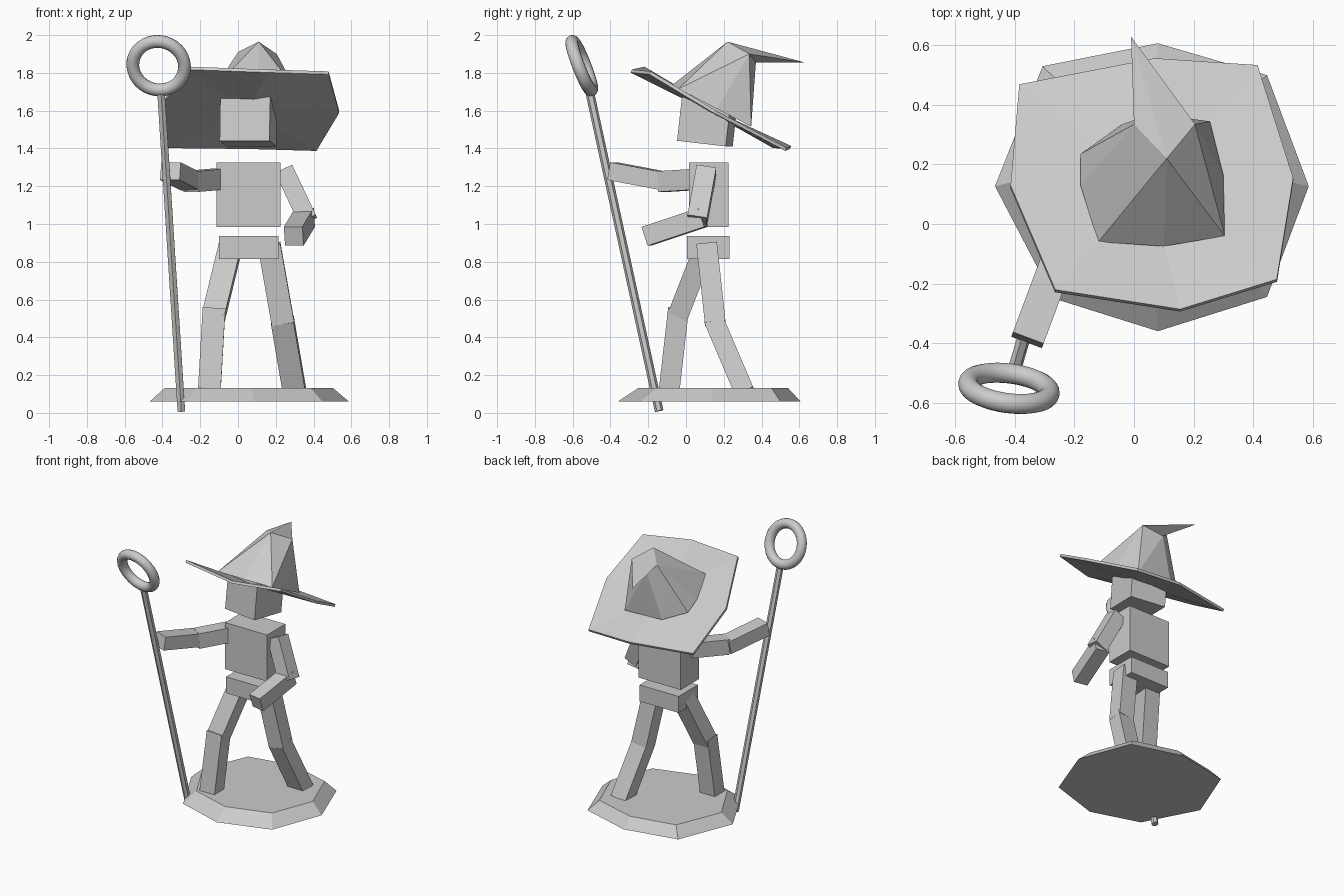
import bpy, bmesh, math
from mathutils import Vector as V, Matrix

if "Cube" in bpy.data.objects:
    bpy.data.objects.remove(bpy.data.objects["Cube"])


def finish(name, bm):
    bmesh.ops.recalc_face_normals(bm, faces=bm.faces)
    me = bpy.data.meshes.new(name)
    bm.to_mesh(me)
    bm.free()
    ob = bpy.data.objects.new(name, me)
    bpy.context.collection.objects.link(ob)
    return ob


def box(name, centre, size, rot=Matrix.Identity(4)):
    bm = bmesh.new()
    bmesh.ops.create_cube(bm, size=1, matrix=Matrix.Translation(centre) @ rot @ Matrix.Diagonal((*size, 1)))
    return finish(name, bm)


def frame(z_dir, x_hint):
    """Rotation with local z along z_dir and local x near x_hint."""
    z = V(z_dir).normalized()
    x = V(x_hint)
    x = (x - z * x.dot(z)).normalized()
    return Matrix((x, z.cross(x), z)).transposed().to_4x4()


def limb(name, a, b, width, depth, hint=(1, 0, 0)):
    a, b = V(a), V(b)
    return box(name, (a + b) / 2, (width, depth, (b - a).length), frame(b - a, hint))


def hull(name, points):
    bm = bmesh.new()
    for p in points:
        bm.verts.new(p)
    res = bmesh.ops.convex_hull(bm, input=bm.verts)
    loose = {e for e in res["geom_interior"] + res["geom_unused"] if isinstance(e, bmesh.types.BMVert)}
    bmesh.ops.delete(bm, geom=list(loose), context='VERTS')
    return finish(name, bm)


# Bevelled eight-sided stand
rim = [(.08, .607), (.447, .50), (.587, .127), (.447, -.245),
       (.08, -.36), (-.27, -.25), (-.467, .127), (-.307, .53)]
bm = bmesh.new()
lower = [bm.verts.new((x, y, .06)) for x, y in rim]
upper = [bm.verts.new((.057 + (x - .06) * .845, .145 + (y - .125) * .82, .132)) for x, y in rim]
bm.faces.new(lower)
bm.faces.new(upper)
for i in range(8):
    j = (i + 1) % 8
    bm.faces.new((lower[i], lower[j], upper[j], upper[i]))
finish("stand", bm)

# Body blocks
box("hips", (.057, .118, .876), (.316, .224, .12))
box("torso", (.055, .12, 1.155), (.34, .21, .34))
turn = Matrix.Rotation(math.radians(-8), 4, 'Z') @ Matrix.Rotation(math.radians(-6.5), 4, 'X')
box("head", (.055, .115, 1.56), (.266, .262, .27), turn)

# Legs
limb("right_thigh", (-.04, .10, .88), (-.13, -.045, .51), .12, .11)
limb("right_shin", (-.127, -.04, .55), (-.152, -.09, .11), .12, .11)
limb("left_thigh", (.165, .11, .89), (.238, .155, .475), .12, .11)
limb("left_shin", (.235, .148, .49), (.30, .31, .11), .12, .105)

# Arms
limb("right_upper_arm", (-.10, .09, 1.238), (-.25, -.12, 1.225), .11, .10, (0, 0, 1))
limb("right_forearm", (-.25, -.10, 1.225), (-.358, -.39, 1.28), .095, .11, (0, 0, 1))
limb("left_upper_arm", (.245, .108, 1.285), (.37, .06, 1.02), .105, .10, (0, 1, 0))
limb("left_forearm", (.355, .09, 1.035), (.295, -.21, .935), .105, .10, (0, 0, 1))

# Staff and ring head
bottom, top = V((-.30, -.142, .01)), V((-.407, -.508, 1.69))
bm = bmesh.new()
bmesh.ops.create_cone(bm, cap_ends=True, segments=6, radius1=.023, radius2=.023,
                      depth=(top - bottom).length,
                      matrix=Matrix.Translation((top + bottom) / 2) @ frame(top - bottom, (1, 0, 0)))
finish("staff", bm)
up, side = V((-.03, -.36, .93)), V((1, -.13, 0))
bpy.ops.mesh.primitive_torus_add(major_segments=36, minor_segments=14, major_radius=.138, minor_radius=.034)
ring = bpy.context.object
ring.name = "staff_ring"
ring.matrix_world = Matrix.Translation((-.42, -.552, 1.838)) @ frame(side.cross(up), side)
bpy.ops.object.shade_smooth()

# Hat brim
brim_pts = [(-.385, .465, 1.41), (.07, .553, 1.405), (.415, .53, 1.395), (.535, .15, 1.595),
            (.48, -.19, 1.80), (.155, -.29, 1.81), (-.265, -.225, 1.825), (-.415, .125, 1.62)]
bm = bmesh.new()
mid = bm.verts.new((.05, .12, 1.605))
edge = [bm.verts.new(p) for p in brim_pts]
for i in range(8):
    bm.faces.new((mid, edge[i], edge[(i + 1) % 8]))
brim = finish("hat_brim", bm)
mod = brim.modifiers.new("thickness", 'SOLIDIFY')
mod.thickness = .018
mod.offset = 0

# Hat crown with its bent tip
foot = [(-.18, .235), (-.18, .13), (-.12, -.06), (.10, -.075), (.305, -.04), (.30, .165), (.255, .345), (-.04, .335)]
bend = [(.11, .22, 1.965), (.205, .335, 1.90), (0, .335, 1.91), (.06, .37, 1.855)]
hull("hat_crown", [(x, y, 1.695 - .52 * y) for x, y in foot] + bend)
hull("hat_tip", bend + [(-.01, .63, 1.855)])
